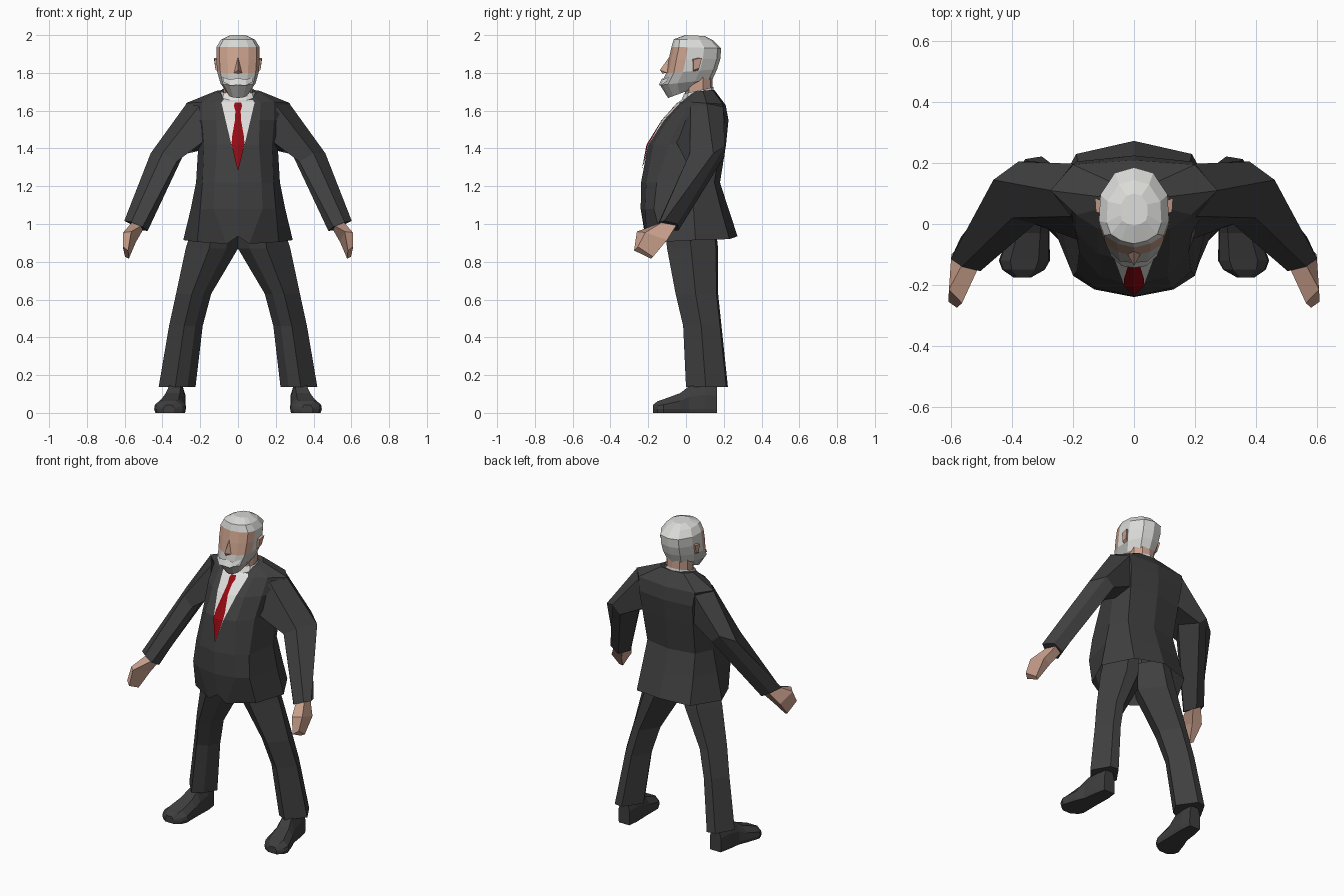
import bpy, bmesh


def material(name, r, g, b):
    m = bpy.data.materials.new(name)
    m.diffuse_color = (r, g, b, 1)
    return m


SUIT = material("charcoal_suit", .05, .05, .05)
SHOE = material("dark_leather", .048, .048, .048)
SKIN = material("skin", .60, .36, .27)
HAIR = material("silver_hair", .70, .70, .68)
BEARD = material("grey_beard", .48, .48, .47)
SHIRT = material("white_shirt", .75, .75, .74)
TIE = material("red_tie", .30, .003, .006)


def make(name, verts, faces, mats, rule=None):
    """Flat-shaded object; rule(centre) picks the material slot."""
    bm = bmesh.new()
    vs = [bm.verts.new(v) for v in verts]
    for f in faces:
        bm.faces.new([vs[i] for i in f])
    bmesh.ops.recalc_face_normals(bm, faces=bm.faces)
    if rule:
        for f in bm.faces:
            f.material_index = rule(f.calc_center_median())
    me = bpy.data.meshes.new(name)
    bm.to_mesh(me)
    bm.free()
    for m in mats:
        me.materials.append(m)
    ob = bpy.data.objects.new(name, me)
    bpy.context.collection.objects.link(ob)
    return ob


def loft(name, rings, mats, rule=None, caps=(True, True)):
    n = len(rings[0])
    verts = [p for r in rings for p in r]
    faces = [(k * n + i, k * n + (i + 1) % n, (k + 1) * n + (i + 1) % n, (k + 1) * n + i)
             for k in range(len(rings) - 1) for i in range(n)]
    if caps[0]:
        faces.append(tuple(range(n)))
    if caps[1]:
        faces.append(tuple(range(len(verts) - n, len(verts))))
    return make(name, verts, faces, mats, rule)


def both_sides(name, rings, mat):
    for side, s in (("left", 1), ("right", -1)):
        loft(f"{side}_{name}", [[(s * x, y, z) for x, y, z in r] for r in rings], [mat])


def mirrored(half):
    """Close a half ring that starts and ends on x = 0."""
    return half + [(-x, y, z) for x, y, z in half[-2:0:-1]]


# Jacket body, each ring from front centre round to back centre
jacket = [
    [(0, -.21, .935), (.06, -.21, .895), (.215, -.125, .905), (.29, .05, .915), (.19, .23, .92), (0, .273, .935)],
    [(0, -.24, 1.08), (.13, -.215, 1.08), (.2, -.17, 1.08), (.25, .04, 1.08), (.18, .185, 1.08), (0, .225, 1.08)],
    [(0, -.238, 1.22), (.125, -.21, 1.22), (.188, -.155, 1.22), (.222, .04, 1.22), (.17, .15, 1.22), (0, .18, 1.22)],
    [(0, -.20, 1.42), (.11, -.175, 1.42), (.18, -.09, 1.42), (.21, .06, 1.42), (.18, .185, 1.42), (0, .212, 1.42)],
    [(0, -.12, 1.55), (.115, -.10, 1.55), (.19, -.03, 1.55), (.24, .08, 1.55), (.19, .205, 1.55), (0, .225, 1.55)],
    [(0, -.035, 1.645), (.12, -.015, 1.645), (.19, .03, 1.645), (.275, .11, 1.64), (.2, .195, 1.635), (0, .21, 1.63)],
    [(0, .0, 1.67), (.07, .015, 1.68), (.11, .05, 1.70), (.115, .09, 1.705), (.08, .14, 1.71), (0, .15, 1.71)],
]
loft("jacket", [mirrored(r) for r in jacket], [SUIT], caps=(False, True))


def chest_y(x, z):
    """Depth of the jacket front at a point."""
    for a, b in zip(jacket, jacket[1:]):
        if a[0][2] <= z <= b[0][2]:
            t = (z - a[0][2]) / (b[0][2] - a[0][2])
            y0 = a[0][1] + (b[0][1] - a[0][1]) * t
            y1 = a[1][1] + (b[1][1] - a[1][1]) * t
            x1 = a[1][0] + (b[1][0] - a[1][0]) * t
            return y0 + (y1 - y0) * abs(x) / x1
    return jacket[-1][0][1]


def chest_plate(name, outline, lift, mat):
    """Strip lying on the chest from (half width, height) pairs."""
    verts = [(s * w, chest_y(s * w, z) - lift, z) for w, z in outline for s in (-1, 0, 1)]
    faces = []
    for k in range(len(outline) - 1):
        a = 3 * k
        faces += [(a, a + 1, a + 4, a + 3), (a + 1, a + 2, a + 5, a + 4)]
    make(name, verts, faces, [mat])


chest_plate("shirt_front", [(.006, 1.31), (.035, 1.42), (.066, 1.55), (.088, 1.645), (.066, 1.668)], .005, SHIRT)
chest_plate("tie", [(.002, 1.285), (.018, 1.35), (.034, 1.42), (.032, 1.46), (.016, 1.55), (.014, 1.60),
                    (.022, 1.625), (.016, 1.643)], .009, TIE)

# Sleeves: shoulder, elbow and cuff rings, from the outer edge round the front
both_sides("sleeve", [
    [(.272, .11, 1.638), (.205, .025, 1.625), (.178, -.055, 1.44), (.195, .06, 1.39), (.18, .18, 1.43), (.20, .198, 1.62)],
    [(.462, .145, 1.375), (.40, .02, 1.375), (.325, .0, 1.33), (.278, .07, 1.39), (.325, .205, 1.36), (.38, .205, 1.41)],
    [(.602, -.115, 1.017), (.565, -.14, 1.01), (.505, -.155, .985), (.478, -.12, .964), (.51, -.04, .965),
     (.57, -.045, 1.0)]], SUIT)

# Hands: wrist, knuckles and fingertips
both_sides("hand", [
    [(.56, -.125, 1.01), (.505, -.13, .995), (.50, -.06, .975), (.55, -.05, .995)],
    [(.608, -.215, .955), (.565, -.26, .96), (.54, -.115, .905), (.60, -.10, .915)],
    [(.61, -.255, .88), (.582, -.275, .86), (.578, -.185, .816), (.598, -.175, .826)]], SKIN)


# Trouser legs with a front and back crease: (height, inner x, outer x, front y, back y)
def leg_ring(z, xi, xo, yf, yb):
    w, d = xo - xi, yb - yf
    return [(xi + w * a, yf + d * b, z) for a, b in
            ((0, .5), (.22, .16), (.55, 0), (1, .47), (.68, .96), (.4, 1))]


both_sides("trouser_leg", [leg_ring(*r) for r in (
    (1.05, 0, .22, -.12, .15), (.87, 0, .277, -.10, .17), (.63, .142, .328, -.055, .17),
    (.46, .187, .365, -.015, .188), (.137, .225, .42, 0, .222))], SUIT)


# Shoes, upright rings from heel to toe: (y, centre x, half width, height)
def shoe_ring(y, x, w, h):
    return [(x - w * .92, y, 0), (x + w * .92, y, 0), (x + w, y, .02), (x + w * .95, y, h * .6),
            (x + w * .55, y, h), (x - w * .55, y, h), (x - w * .95, y, h * .6), (x - w, y, .02)]


both_sides("shoe", [shoe_ring(*r) for r in (
    (.165, .325, .04, .15), (.10, .328, .052, .16), (.015, .335, .057, .14), (-.03, .345, .067, .105),
    (-.12, .36, .084, .072), (-.15, .363, .07, .062), (-.175, .367, .03, .042))], SHOE)


# Neck and shirt collar, tilted rings (front z, back z, front y, back y, half width)
def tilted_ring(zf, zb, yf, yb, w):
    half = [(0, 0), (.48, .05), (.85, .15), (1, .33), (.96, .66), (.55, .93), (0, 1)]
    return mirrored([(w * a, yf + (yb - yf) * b, zf + (zb - zf) * b) for a, b in half])


loft("neck", [tilted_ring(*r) for r in ((1.62, 1.65, 0, .14, .078), (1.76, 1.79, -.01, .14, .078))], [SKIN])
loft("collar", [tilted_ring(*r) for r in ((1.64, 1.68, -.03, .15, .10), (1.69, 1.725, -.01, .145, .088))],
     [SHIRT], caps=(False, False))


# Head: hair above and behind, beard below, skin for the face
def head_colour(c):
    if c.z > 1.94 or c.y > 0 and c.z > 1.79:
        return 1
    if c.z < 1.80:
        return 2 if c.y < .06 else (1 if c.z > 1.77 else 0)
    return 0


loft("head", [tilted_ring(*r) for r in (
    (1.667, 1.735, -.095, .09, .055), (1.735, 1.765, -.137, .14, .093), (1.798, 1.82, -.105, .165, .11),
    (1.87, 1.875, -.092, .182, .115), (1.938, 1.93, -.077, .186, .115), (1.978, 1.972, -.065, .145, .09),
    (2.0, 1.995, -.005, .10, .045))], [SKIN, HAIR, BEARD], head_colour)

# Moustache band, nose and ears
half_band = [((.082, -.088, 1.778), (.076, -.105, 1.752)), ((.045, -.121, 1.765), (.04, -.138, 1.732)),
             ((0, -.126, 1.772), (0, -.144, 1.737))]
band = half_band + [tuple((-x, y, z) for x, y, z in p) for p in half_band[1::-1]]
make("moustache", [p for pair in band for p in pair],
     [(2 * i, 2 * i + 1, 2 * i + 3, 2 * i + 2) for i in range(4)], [HAIR])
make("nose", [(0, -.088, 1.885), (0, -.138, 1.815), (-.021, -.10, 1.80), (.021, -.10, 1.80), (0, -.125, 1.797)],
     [(0, 2, 1), (0, 1, 3), (1, 2, 4), (1, 4, 3), (0, 3, 4, 2)], [SKIN])
both_sides("ear", [
    [(.10, .035, 1.805), (.10, .03, 1.875), (.10, .075, 1.88), (.10, .065, 1.81)],
    [(.119, .04, 1.815), (.125, .04, 1.87), (.128, .085, 1.88), (.119, .07, 1.825)]], SKIN)
